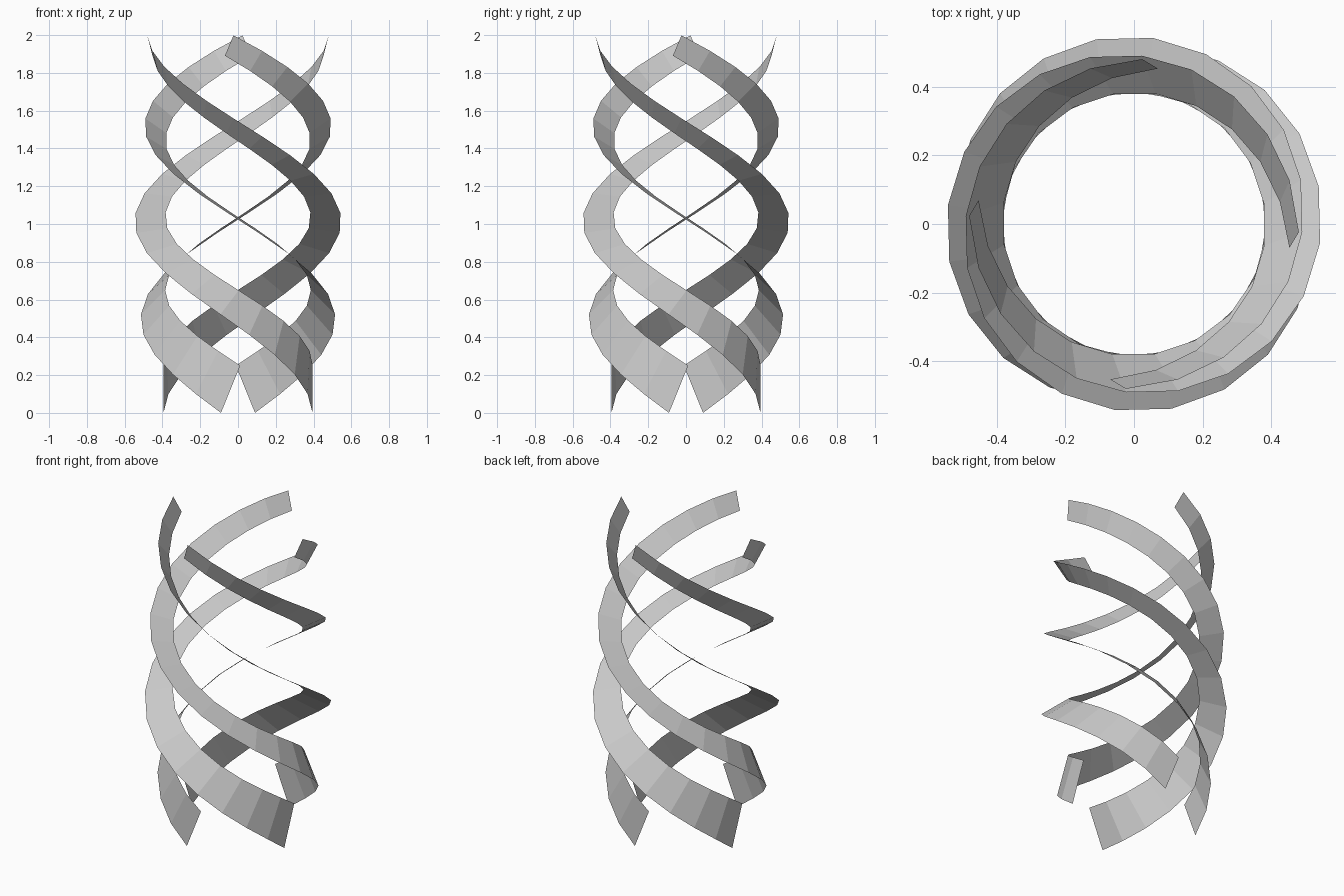
import bpy, math
from mathutils import Vector, Matrix

if "Cube" in bpy.data.objects:
    bpy.data.objects.remove(bpy.data.objects["Cube"])

SEGMENTS = 20
# Values at the five quarter-turn stations, from the bottom to the top
RADIUS = (0.397, 0.452, 0.465, 0.437, 0.469)   # centre line radius
HEIGHT = (0.125, 0.585, 1.060, 1.520, 1.945)   # centre line height
WIDTH = (0.270, 0.205, 0.160, 0.141, 0.120)    # strip width
TWIST = (2, 42, 89, 131, 169)                  # roll about the path
LEAN = (22, 33, 33, 33, 24)                    # tilt square to the path


def smooth(keys, t):
    """Smooth curve through evenly spaced keys."""
    s = t * (len(keys) - 1)
    total = 0.0
    for i, k in enumerate(keys):
        for j in range(len(keys)):
            if j != i:
                k *= (s - j) / (i - j)
        total += k
    return total


def ribbon(name, turn):
    verts = []
    for i in range(SEGMENTS + 1):
        t = i / SEGMENTS
        phi = math.radians(5.7 + 360 * t)
        radial = Vector((-math.sin(phi), -math.cos(phi), 0))
        travel = Vector((-math.cos(phi), math.sin(phi), 0))
        lean = math.radians(smooth(LEAN, t))
        roll = math.radians(smooth(TWIST, t))
        upright = Vector((0, 0, math.cos(lean))) - travel * math.sin(lean)
        across = upright * math.cos(roll) - radial * math.sin(roll)
        centre = radial * smooth(RADIUS, t) + Vector((0, 0, smooth(HEIGHT, t)))
        half = across * smooth(WIDTH, t) / 2
        verts += [centre - half, centre + half]
    faces = [(2 * i, 2 * i + 1, 2 * i + 3, 2 * i + 2) for i in range(SEGMENTS)]
    mesh = bpy.data.meshes.new(name)
    mesh.from_pydata([tuple(v) for v in verts], [], faces)
    mesh.transform(Matrix.Rotation(turn, 4, 'Z'))
    mesh.update()
    bpy.context.collection.objects.link(bpy.data.objects.new(name, mesh))


# Four identical twisted ribbons around the vertical axis
for n in range(4):
    ribbon(f"spiral_ribbon_{n + 1}", n * math.pi / 2)
